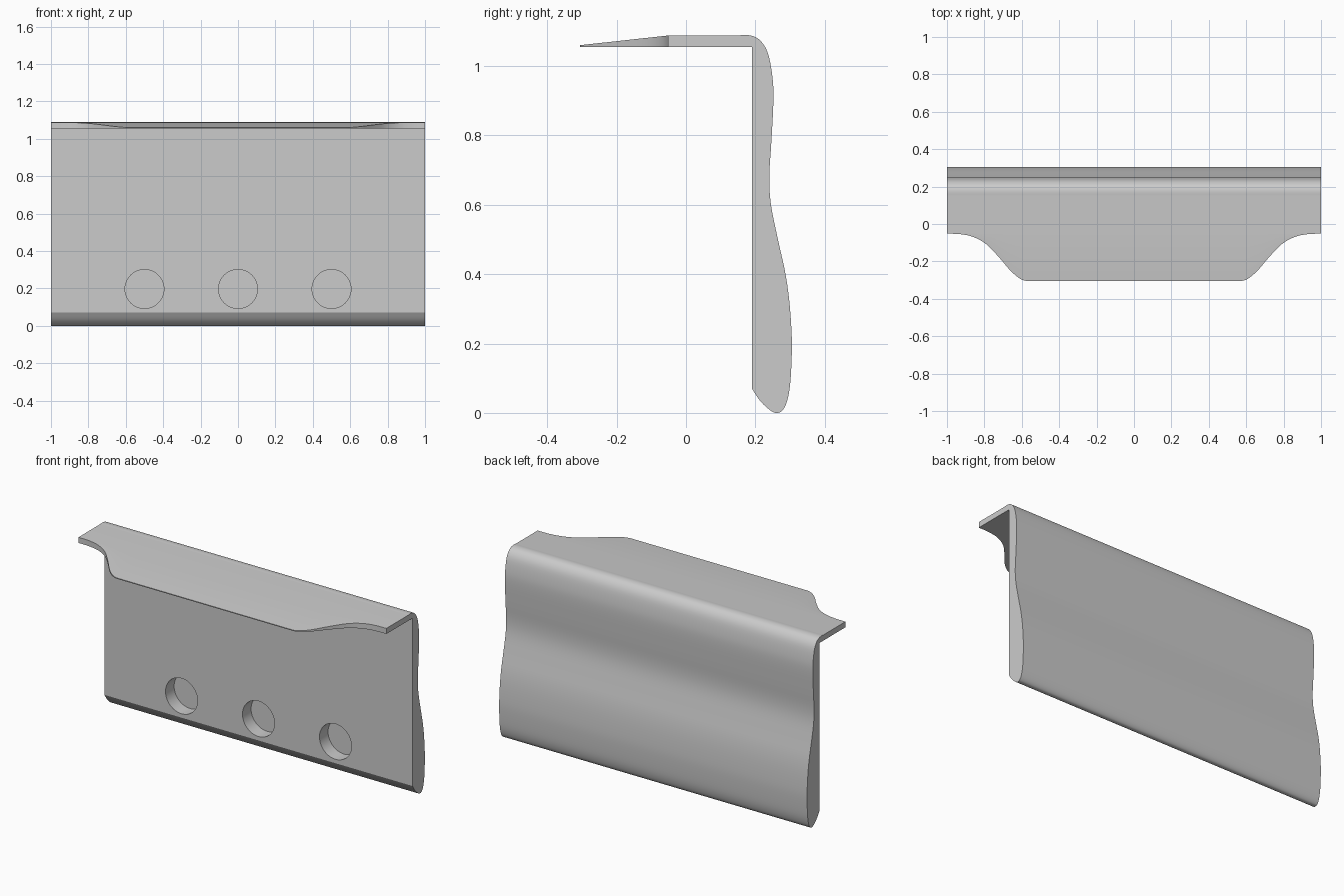
import bpy, bmesh, math
from mathutils import Vector
from mathutils.geometry import interpolate_bezier

cube = bpy.data.objects.get("Cube")
if cube:
    bpy.data.objects.remove(cube, do_unlink=True)

grey = bpy.data.materials.new("plain grey")
grey.use_nodes = True
colour = (0.6, 0.6, 0.6, 1)
grey.diffuse_color = colour
grey.node_tree.nodes["Principled BSDF"].inputs["Base Color"].default_value = colour

FRONT, UNDER, TOP, BEND, TIP = 0.19, 1.055, 1.088, -0.05, -0.305


def smooth_path(points, steps=4):
    """Smooth curve through the points."""
    p = [Vector((a, b, 0)) for a, b in points]
    path = []
    for i in range(len(p) - 1):
        before, after = p[max(i - 1, 0)], p[min(i + 2, len(p) - 1)]
        h1 = p[i] + (p[i + 1] - before) / 6
        h2 = p[i + 1] - (after - p[i]) / 6
        path += interpolate_bezier(p[i], h1, h2, p[i + 1], steps + 1)[:-1]
    return [(v.x, v.y) for v in path + [p[-1]]]


# Wavy back, from the shelf round to the bottom front edge (y, z)
back = smooth_path([
    (0.15, TOP), (0.18, 1.089), (0.21, 1.077), (0.235, 1.04), (0.249, 0.97),
    (0.252, 0.9), (0.246, 0.78), (0.24, 0.68), (0.245, 0.6), (0.265, 0.5),
    (0.285, 0.41), (0.297, 0.33), (0.304, 0.24), (0.305, 0.17), (0.3, 0.08),
    (0.29, 0.03), (0.277, 0.006), (0.262, 0), (0.245, 0.006), (0.215, 0.033),
    (FRONT, 0.07)])

# Curved corner of the shelf (x, y), mirrored for the other end
corner = smooth_path([
    (0.575, TIP), (0.61, -0.292), (0.66, -0.25), (0.72, -0.18), (0.79, -0.108),
    (0.86, -0.069), (0.93, -0.054), (1, BEND - 0.002)])
stations = [(-x, y) for x, y in reversed(corner)] + corner

# Panel and shelf, lofted along x
bm = bmesh.new()
rings = []
for x, edge in stations:
    drop = (BEND - edge) / (BEND - TIP) * (TOP - 1.06)
    section = [(FRONT, UNDER), (edge, UNDER), (edge, TOP - drop), (BEND, TOP)] + back
    rings.append([bm.verts.new((x, y, z)) for y, z in section])
for a, b in zip(rings, rings[1:]):
    for i in range(len(a)):
        j = (i + 1) % len(a)
        bm.faces.new((a[i], a[j], b[j], b[i]))
bm.faces.new(rings[0])
bm.faces.new(rings[-1])
bmesh.ops.recalc_face_normals(bm, faces=bm.faces)
mesh = bpy.data.meshes.new("shelf_panel")
bm.to_mesh(mesh)
bm.free()
panel = bpy.data.objects.new("shelf_panel", mesh)
bpy.context.collection.objects.link(panel)
mesh.materials.append(grey)

# Three blind round holes in the front
for x in (-0.5, 0, 0.5):
    bpy.ops.mesh.primitive_cylinder_add(
        vertices=48, radius=0.104, depth=0.16,
        location=(x, FRONT, 0.197), rotation=(math.pi / 2, 0, 0))
    cutter = bpy.context.object
    cutter.name = "hole_cutter"
    cutter.data.materials.append(grey)
    cut = panel.modifiers.new("hole", "BOOLEAN")
    cut.operation, cut.solver, cut.object = "DIFFERENCE", "EXACT", cutter
    bpy.ops.object.select_all(action="DESELECT")
    panel.select_set(True)
    bpy.context.view_layer.objects.active = panel
    bpy.ops.object.modifier_apply(modifier=cut.name)
    bpy.data.objects.remove(cutter, do_unlink=True)

bpy.ops.object.shade_smooth_by_angle(angle=math.radians(30))
